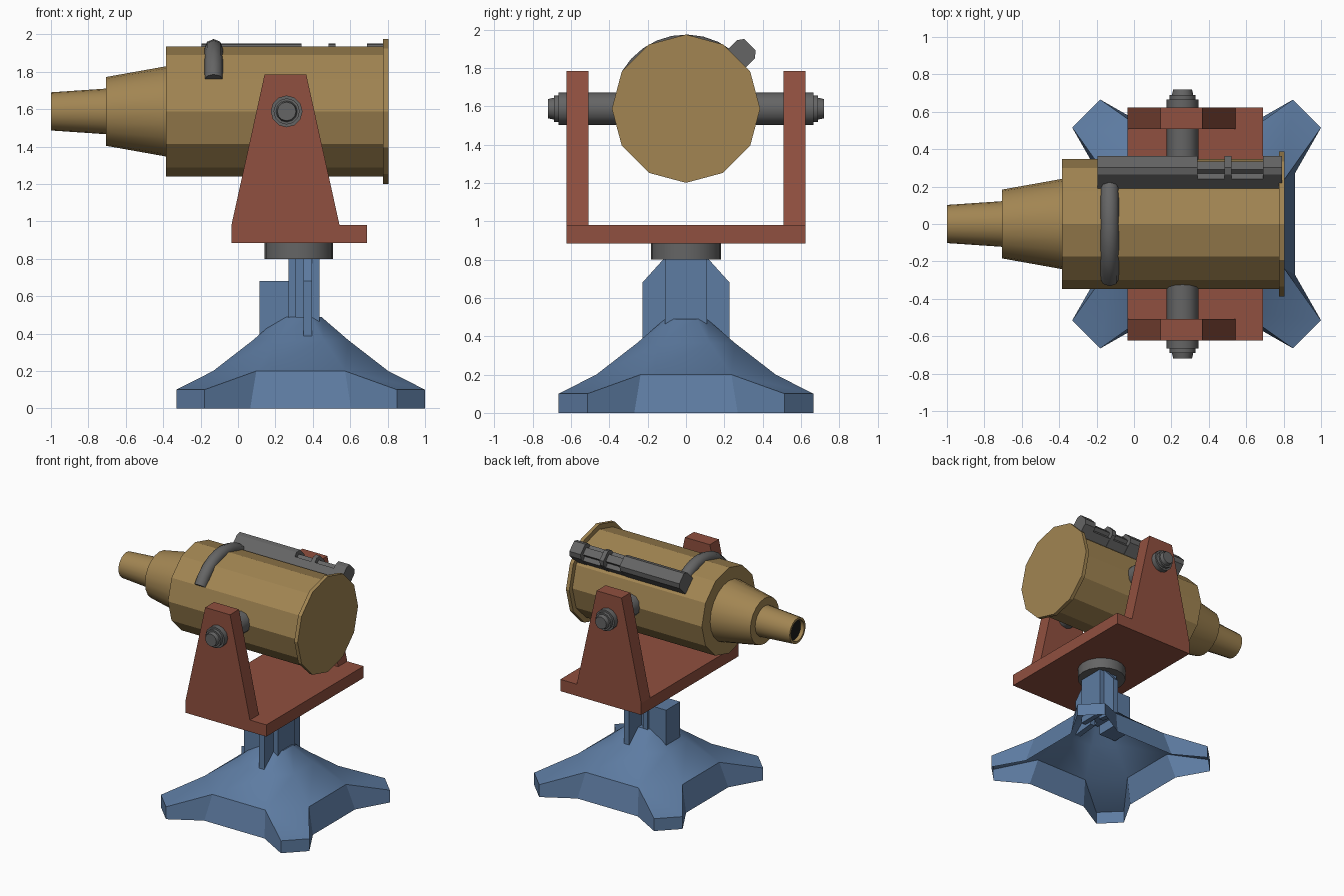
import bpy, bmesh, math
from mathutils import Vector, Matrix

if "Cube" in bpy.data.objects:
    bpy.data.objects.remove(bpy.data.objects["Cube"])

def mat(name, rgb):
    m = bpy.data.materials.new(name)
    m.diffuse_color = (*rgb, 1)
    m.use_nodes = True
    m.node_tree.nodes["Principled BSDF"].inputs["Base Color"].default_value = m.diffuse_color
    return m

GOLD = mat("brass", (.36, .235, .085))
RED = mat("red_paint", (.28, .08, .05))
BLUE = mat("blue_paint", (.11, .2, .36))
DARK = mat("dark_metal", (.13, .13, .13))
BLACK = mat("bore_black", (.01, .01, .01))
AX = 1.588   # height of the barrel axis
BX = 0.335   # centre of the base

def finish(name, bm, m, smooth=None, fix=True):
    bmesh.ops.remove_doubles(bm, verts=bm.verts, dist=1e-5)
    if fix:
        bmesh.ops.recalc_face_normals(bm, faces=bm.faces)
    me = bpy.data.meshes.new(name)
    bm.to_mesh(me)
    bm.free()
    me.materials.append(m)
    ob = bpy.data.objects.new(name, me)
    bpy.context.collection.objects.link(ob)
    if smooth:
        bpy.ops.object.select_all(action='DESELECT')
        ob.select_set(True)
        bpy.context.view_layer.objects.active = ob
        bpy.ops.object.shade_smooth_by_angle(angle=math.radians(smooth))
    return ob

def lathe(name, profile, n, m, matrix, smooth=None):
    """Revolve (x, r) points around the local x axis and cap both ends."""
    bm = bmesh.new()
    rings = [[bm.verts.new((x, r * math.sin(2 * math.pi * i / n), r * math.cos(2 * math.pi * i / n)))
              for i in range(n)] for x, r in profile]
    for a, b in zip(rings, rings[1:]):
        for i in range(n):
            j = (i + 1) % n
            bm.faces.new((a[i], a[j], b[j], b[i]))
    bm.faces.new(rings[0])
    bm.faces.new(rings[-1])
    bm.transform(matrix)
    return finish(name, bm, m, smooth)

def prism(bm, pts, vec):
    """Extrude a flat outline along a vector."""
    a = [bm.verts.new(p) for p in pts]
    b = [bm.verts.new(Vector(p) + Vector(vec)) for p in pts]
    bm.faces.new(a)
    bm.faces.new(b)
    for i in range(len(a)):
        j = (i + 1) % len(a)
        bm.faces.new((a[i], a[j], b[j], b[i]))

def box(bm, x0, x1, y0, y1, z0, z1):
    prism(bm, [(x0, y0, z0), (x1, y0, z0), (x1, y1, z0), (x0, y1, z0)], (0, 0, z1 - z0))

axis = Matrix.Translation((0, 0, AX))

# Barrel: twelve-sided body with rear flange, round tapered nozzle, dark bore
lathe("barrel_body", [(-.385, .347), (.775, .347), (.775, .387), (.805, .387)], 12, GOLD, axis)
lathe("barrel_nozzle", [(-.72, .084), (-1, .084), (-1, .102), (-.705, .122), (-.705, .184), (-.38, .242)],
      20, GOLD, axis, 30)
lathe("barrel_bore", [(-.97, .083), (-.73, .083)], 20, BLACK, axis)

# Side pivots
for side, name in ((1, "pivot_back"), (-1, "pivot_front")):
    turn = Matrix.Translation((.26, 0, AX)) @ Matrix.Rotation(side * math.pi / 2, 4, 'Z')
    lathe(name, [(.3, .085), (.665, .085), (.665, .07), (.69, .07), (.69, .057), (.72, .05)],
          12, DARK, turn, 35)

# Cradle: plate and two tapered arms
bm = bmesh.new()
box(bm, -.035, .69, -.623, .623, .885, .98)
finish("cradle_plate", bm, RED)
for y, name in ((-.623, "cradle_arm_front"), (.508, "cradle_arm_back")):
    bm = bmesh.new()
    prism(bm, [(-.035, y, .97), (.545, y, .97), (.365, y, 1.785), (.142, y, 1.785), (-.035, y, .98)], (0, .115, 0))
    finish(name, bm, RED)

# Swivel collar under the cradle
up = Matrix.Translation((.325, 0, 0)) @ Matrix.Rotation(-math.pi / 2, 4, 'Y')
lathe("swivel_collar", [(.8, .183), (.89, .183)], 20, DARK, up, 30)

# Rail on the upper back facet, with two recessed lengths
u, v = Vector((0, 1, -1)).normalized(), Vector((0, 1, 1)).normalized()
full = [(-.065, .31), (.068, .31), (.068, .44), (.043, .472), (-.043, .472), (-.065, .44)]
slim = [(-.065, .31), (.065, .31), (.065, .405), (.03, .41), (.03, .442),
        (-.03, .442), (-.03, .41), (-.065, .405)]
bm = bmesh.new()
for x0, x1, sec in ((-.195, .34, full), (.34, .485, slim), (.485, .52, full), (.52, .69, slim), (.69, .79, full)):
    prism(bm, [Vector((x0, 0, AX)) + u * a + v * b for a, b in sec], (x1 - x0, 0, 0))
finish("top_rail", bm, DARK)

# Curved pipe hugging the top of the barrel
curve = bpy.data.curves.new("barrel_pipe", 'CURVE')
curve.dimensions = '3D'
curve.bevel_depth = .05
curve.bevel_resolution = 2
curve.use_fill_caps = True
sp = curve.splines.new('POLY')
sp.points.add(8)
for i, p in enumerate(sp.points):
    a = math.radians(38 - 98 * i / 8)
    p.co = (-.13, .337 * math.sin(a), AX + .337 * math.cos(a), 1)
curve.materials.append(DARK)
bpy.context.collection.objects.link(bpy.data.objects.new("barrel_pipe", curve))

# Base: open shell with four splayed feet around an eight-sided cone
bm = bmesh.new()
rings = [(.525, .27, 0), (.468, .237, .2), (.255, .125, .365), (.11, .055, .49)]
for k in range(4):
    rot = Matrix.Rotation(k * math.pi / 2, 3, 'Z')
    def face(*pts):
        bm.faces.new([bm.verts.new(rot @ Vector(p) + Vector((BX, 0, 0))) for p in pts])
    A = [(a, -b, z) for a, b, z in rings]
    B = [(a, b, z) for a, b, z in rings]
    C = [(b, a, z) for a, b, z in rings]
    F, G = (.665, .515), (.515, .665)
    for i in range(3):
        face(A[i], B[i], B[i + 1], A[i + 1])
        if i:
            face(B[i], C[i], C[i + 1], B[i + 1])
    face(B[0], (*F, 0), (*F, .1), B[1])
    face((*F, 0), (*G, 0), (*G, .1), (*F, .1))
    face((*G, 0), C[0], C[1], (*G, .1))
    face(B[1], (*F, .1), (*G, .1), C[1])
    face(A[3], B[3], C[3], (0, 0, .49))
finish("base_shell", bm, BLUE, 30, fix=False)

# Column: flanged post with a block behind it and two side fins
bm = bmesh.new()
box(bm, .27, .31, -.11, .11, .45, .8)
box(bm, .31, .395, -.07, .07, .45, .8)
box(bm, .395, .435, -.11, .11, .42, .8)
box(bm, .115, .27, -.09, .09, .37, .68)
for s in (1, -1):
    prism(bm, [(.35, s * y, z) for y, z in ((.05, .4), (.228, .38), (.228, .68), (.12, .8), (.05, .8))], (.045, 0, 0))
finish("base_column", bm, BLUE)
